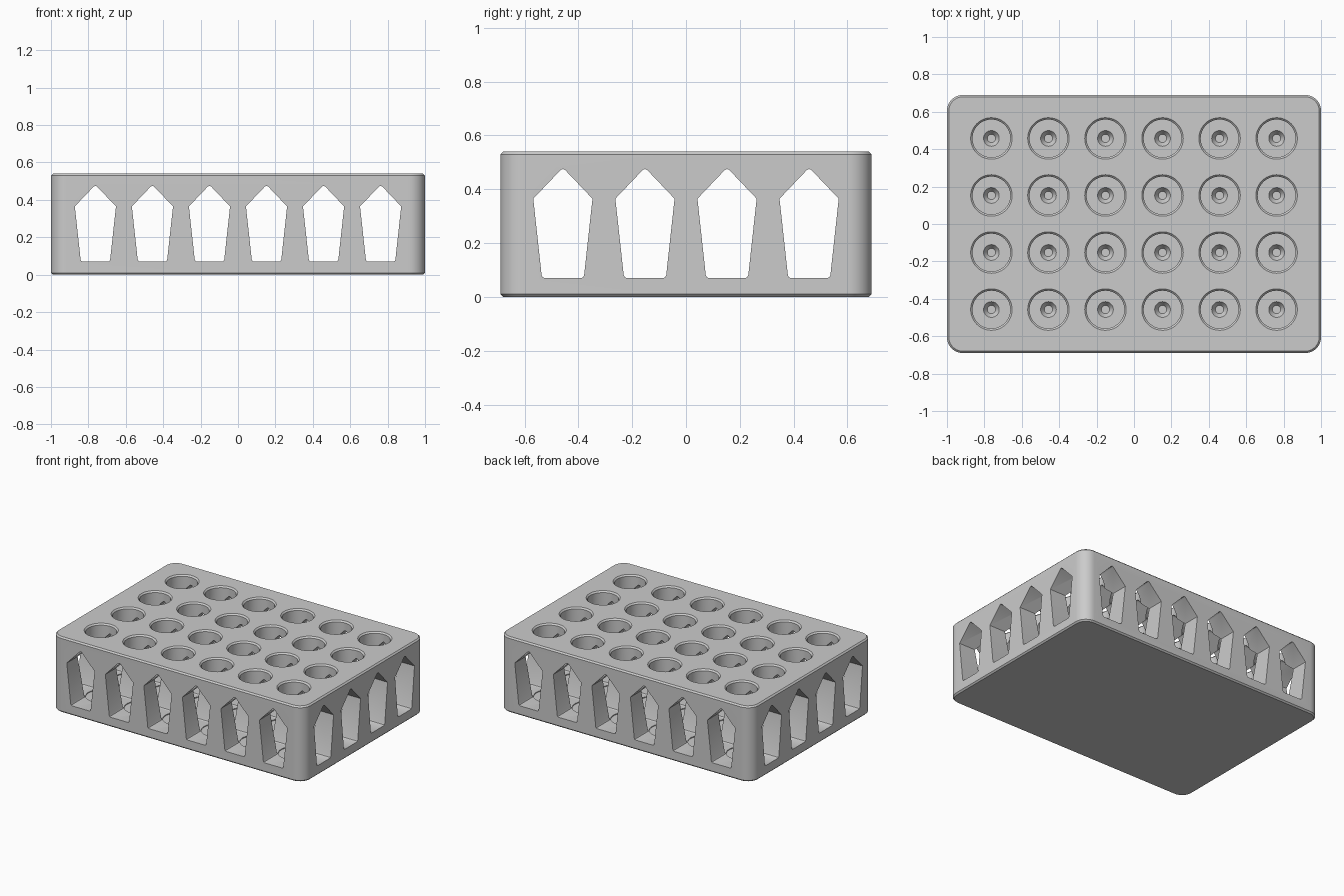
import bpy, bmesh
from math import sin, cos, pi

if "Cube" in bpy.data.objects:
    bpy.data.objects.remove(bpy.data.objects["Cube"])

HX, HY, H = 1.0, 0.69, 0.54
PITCH, FLOOR = 0.305, 0.07
XS = [(i - 2.5) * PITCH for i in range(6)]
YS = [(i - 1.5) * PITCH for i in range(4)]


def loft(bm, loops):
    """Skin a stack of equal-length closed loops and cap both ends."""
    rings = [[bm.verts.new(p) for p in loop] for loop in loops]
    n = len(rings[0])
    for a, b in zip(rings, rings[1:]):
        for i in range(n):
            j = (i + 1) % n
            bm.faces.new((a[i], a[j], b[j], b[i]))
    bm.faces.new(rings[0][::-1])
    bm.faces.new(rings[-1])


def finish(bm, name):
    bmesh.ops.recalc_face_normals(bm, faces=bm.faces[:])
    mesh = bpy.data.meshes.new(name)
    bm.to_mesh(mesh)
    bm.free()
    obj = bpy.data.objects.new(name, mesh)
    bpy.context.collection.objects.link(obj)
    return obj


def rounded_rect(inset, z, r=0.085, seg=10):
    pts = []
    for k, (sx, sy) in enumerate([(1, 1), (-1, 1), (-1, -1), (1, -1)]):
        for s in range(seg + 1):
            a = (k + s / seg) * pi / 2
            pts.append((sx * (HX - r) + (r - inset) * cos(a),
                        sy * (HY - r) + (r - inset) * sin(a), z))
    return pts


# Block with rounded corners and small edge chamfers
bm = bmesh.new()
c = 0.01
loft(bm, [rounded_rect(c, 0), rounded_rect(0, c),
          rounded_rect(0, H - c), rounded_rect(c, H)])
block = finish(bm, "rack_block")

# Pointed window profile, with softened lower corners
half = [(0.067, FLOOR), (0.075, FLOOR + 0.003), (0.079, FLOOR + 0.011),
        (0.11, 0.365), (0.008, 0.472)]
window = half + [(0, 0.475)] + [(-u, z) for u, z in reversed(half)]

# Tunnels running front to back
bm = bmesh.new()
for x in XS:
    loft(bm, [[(x + u, y, z) for u, z in window] for y in (-0.8, 0.8)])
long_tunnels = finish(bm, "front_tunnel_cutter")

# Tunnels running side to side
bm = bmesh.new()
for y in YS:
    loft(bm, [[(x, y + u, z) for u, z in window] for x in (-1.1, 1.1)])
side_tunnels = finish(bm, "side_tunnel_cutter")

# Round wells: chamfered rim, straight wall, flat floor and conical dimple
bm = bmesh.new()
well = [(0.022, 0.035), (0.042, 0.064), (0.101, 0.064),
        (0.101, H - 0.01), (0.121, H + 0.01)]
N = 48
for x in XS:
    for y in YS:
        loft(bm, [[(x + r * cos(2 * pi * i / N), y + r * sin(2 * pi * i / N), z)
                   for i in range(N)] for r, z in well])
wells = finish(bm, "well_cutter")

# Cut everything out of the block
bpy.context.view_layer.objects.active = block
block.select_set(True)
for cutter in (long_tunnels, side_tunnels, wells):
    mod = block.modifiers.new(cutter.name, 'BOOLEAN')
    mod.operation = 'DIFFERENCE'
    mod.solver = 'EXACT'
    mod.object = cutter
    bpy.ops.object.modifier_apply(modifier=mod.name)
    bpy.data.objects.remove(cutter, do_unlink=True)

bpy.ops.object.shade_smooth_by_angle(angle=0.5)
